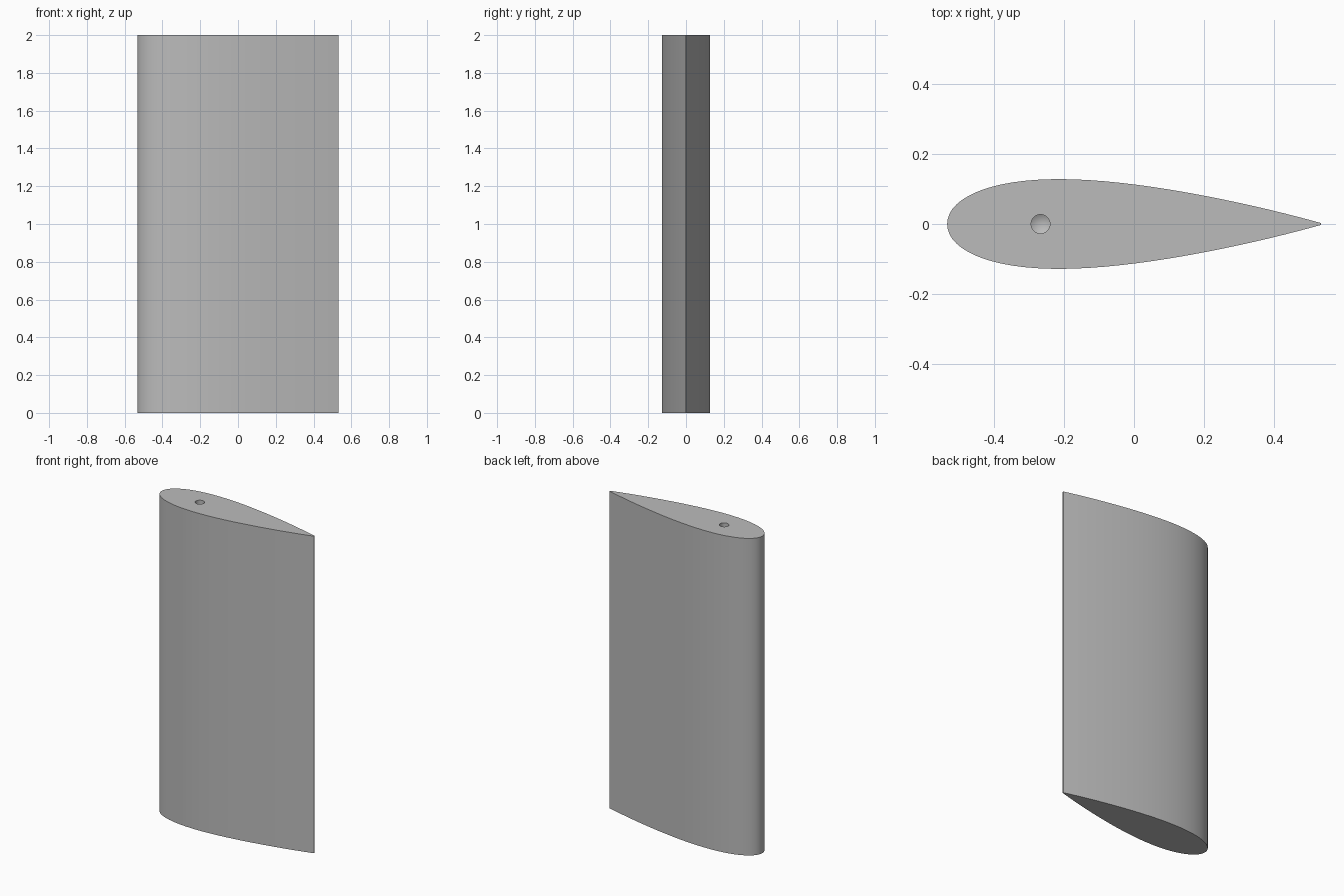
import bpy, bmesh, math

cube = bpy.data.objects.get("Cube")
if cube:
    bpy.data.objects.remove(cube, do_unlink=True)

HEIGHT, CHORD, THICK = 2.0, 1.066, 0.24
STEPS = 40
HOLE_X, HOLE_R, HOLE_DEPTH, HOLE_SIDES = -CHORD / 4, 0.027, 0.2, 32

grey = bpy.data.materials.new("plain grey")
grey.use_nodes = True
colour = (0.5, 0.5, 0.5, 1)
grey.diffuse_color = colour
grey.node_tree.nodes["Principled BSDF"].inputs["Base Color"].default_value = colour


def half_thickness(t):
    """Symmetric aerofoil thickness at chord fraction t."""
    return 5 * THICK * CHORD * (0.2969 * math.sqrt(t) - 0.126 * t - 0.3516 * t**2
                                + 0.2843 * t**3 - 0.1015 * t**4)


def ring(bm, points, z):
    return [bm.verts.new((x, y, z)) for x, y in points]


def bridge(bm, a, b):
    for i in range(len(a)):
        j = (i + 1) % len(a)
        bm.faces.new((a[i], a[j], b[j], b[i]))


# Wing outline, finer near the nose, with a thin blunt trailing edge
stations = [(1 - math.cos(math.pi * i / STEPS)) / 2 for i in range(STEPS + 1)]
lower = [((t - 0.5) * CHORD, -half_thickness(t)) for t in stations]
upper = [(x, -y) for x, y in reversed(lower[1:])]
outline = lower + upper
circle = [(HOLE_X + HOLE_R * math.cos(a), HOLE_R * math.sin(a))
          for a in (2 * math.pi * i / HOLE_SIDES for i in range(HOLE_SIDES))]

bm = bmesh.new()

# Skin and closed lower end
base = ring(bm, outline, 0)
top = ring(bm, outline, HEIGHT)
bridge(bm, base, top)
bm.faces.new(base[::-1])

# Blind drilled hole with a conical bottom
rim = ring(bm, circle, HEIGHT)
floor = ring(bm, circle, HEIGHT - HOLE_DEPTH)
bridge(bm, rim, floor)
tip = bm.verts.new((HOLE_X, 0, HEIGHT - HOLE_DEPTH - HOLE_R * 0.6))
for i in range(HOLE_SIDES):
    bm.faces.new((floor[i], floor[(i + 1) % HOLE_SIDES], tip))

# Upper end, filled around the hole
edges = [bm.edges.get((loop[i - 1], loop[i])) for loop in (top, rim) for i in range(len(loop))]
bmesh.ops.triangle_fill(bm, edges=edges, use_beauty=True, normal=(0, 0, 1))
bmesh.ops.recalc_face_normals(bm, faces=bm.faces)

mesh = bpy.data.meshes.new("wing_section")
bm.to_mesh(mesh)
bm.free()
mesh.materials.append(grey)
wing = bpy.data.objects.new("wing_section", mesh)
bpy.context.collection.objects.link(wing)

# Smooth skin with crisp end edges
bpy.ops.object.select_all(action="DESELECT")
wing.select_set(True)
bpy.context.view_layer.objects.active = wing
bpy.ops.object.shade_smooth_by_angle(angle=math.radians(25))
